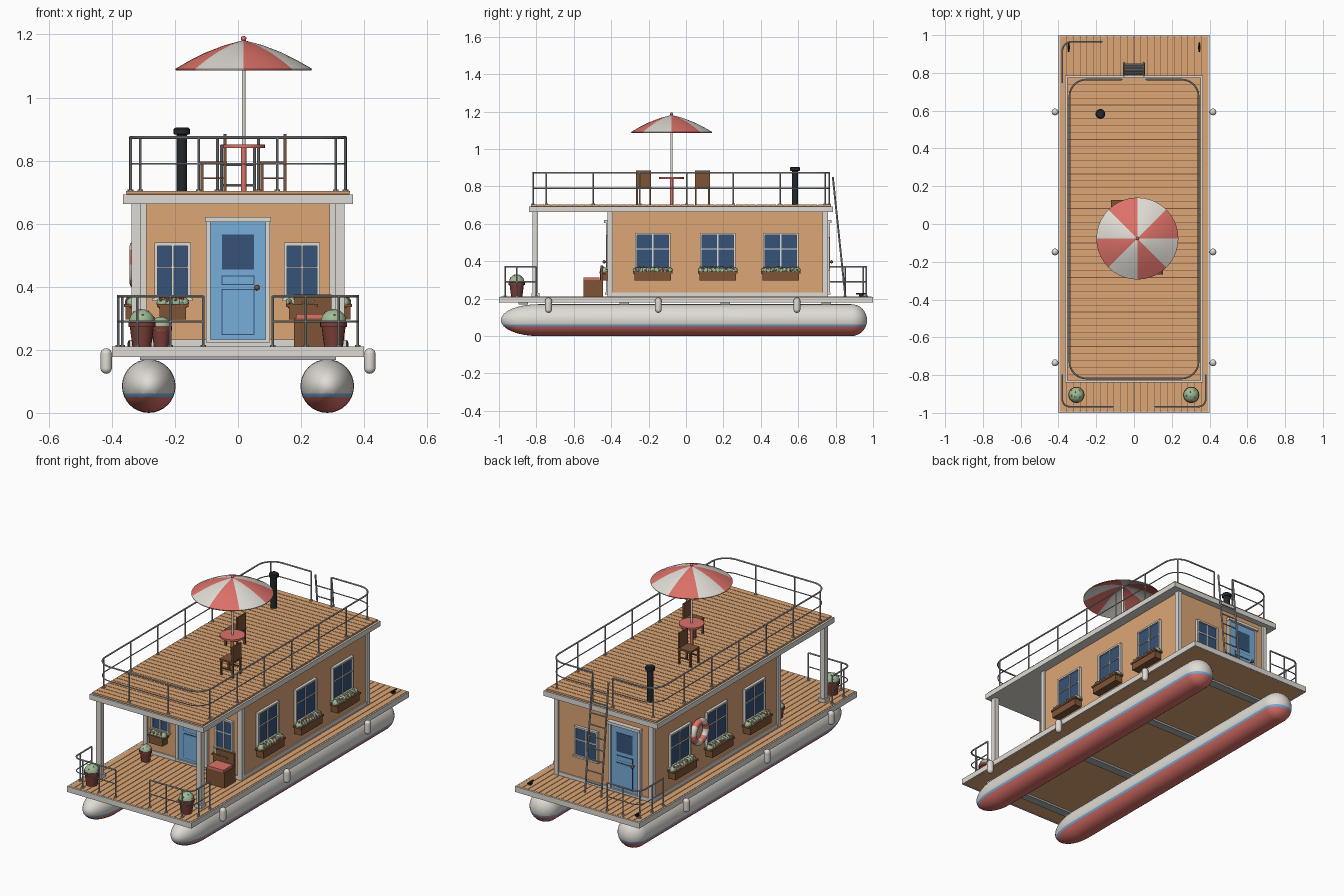
import bpy, bmesh, math, random
from math import sin, cos, pi, radians
from mathutils import Matrix, Vector

random.seed(4)
if "Cube" in bpy.data.objects:
    bpy.data.objects.remove(bpy.data.objects["Cube"])


def material(name, *rgb):
    m = bpy.data.materials.new(name)
    m.use_nodes = True
    m.diffuse_color = (*rgb, 1)
    m.node_tree.nodes["Principled BSDF"].inputs["Base Color"].default_value = (*rgb, 1)
    return m


WHITE = material("off white", .74, .71, .66)
TAN = material("tan wood", .72, .38, .18)
RED = material("coral red", .72, .165, .14)
BLUE = material("door blue", .185, .42, .7)
GLASS = material("navy glass", .038, .085, .19)
BROWN = material("brown wood", .21, .09, .038)
GREEN = material("leaf green", .34, .5, .3)
GREY = material("grey metal", .42, .43, .44)
BLACK = material("black iron", .017, .021, .026)
CLAY = material("dark clay", .2, .05, .04)


class Part:
    """One named object gathered from simple solids."""

    def __init__(self, name, at=(0, 0, 0), turn=0):
        self.name, self.bm, self.mats = name, bmesh.new(), []
        self.M = Matrix.Translation(at) @ Matrix.Rotation(radians(turn), 4, 'Z')

    def slot(self, m):
        if m not in self.mats:
            self.mats.append(m)
        return self.mats.index(m)

    def paint(self, verts, m):
        i = self.slot(m)
        for v in verts:
            for f in v.link_faces:
                f.material_index = i

    def box(self, c, s, m):
        mat = self.M @ Matrix.Translation(c) @ Matrix.Diagonal((*s, 1))
        self.paint(bmesh.ops.create_cube(self.bm, size=1, matrix=mat)["verts"], m)

    def ball(self, c, r, m, sub=2):
        mat = self.M @ Matrix.Translation(c)
        self.paint(bmesh.ops.create_icosphere(self.bm, subdivisions=sub, radius=r, matrix=mat)["verts"], m)

    def tube(self, path, r, m, seg=8):
        path = [Vector(p) for p in path]
        for a, b in zip(path, path[1:]):
            d = b - a
            mat = self.M @ Matrix.Translation((a + b) / 2) @ d.to_track_quat('Z', 'Y').to_matrix().to_4x4()
            self.paint(bmesh.ops.create_cone(self.bm, cap_ends=True, segments=seg, radius1=r, radius2=r,
                                             depth=d.length, matrix=mat)["verts"], m)
        for p in path[1:-1]:
            self.ball(p, r, m, 1)

    def lathe(self, profile, m, c=(0, 0, 0), seg=24, closed=False, tilt=None):
        """Spin (radius, height) points; m may be a rule giving a material per segment."""
        mat = self.M @ Matrix.Translation(c) @ (tilt or Matrix())
        rings = [[self.bm.verts.new(mat @ Vector((r * cos(2 * pi * i / seg), r * sin(2 * pi * i / seg), z)))
                  for r, z in profile] for i in range(seg)]
        n = len(profile)
        for i in range(seg):
            a, b = rings[i], rings[(i + 1) % seg]
            for j in range(n if closed else n - 1):
                k = (j + 1) % n
                f = self.bm.faces.new((a[j], b[j], b[k], a[k]))
                f.material_index = self.slot(m(i) if callable(m) else m)
        bmesh.ops.remove_doubles(self.bm, verts=[v for ring in rings for v in ring], dist=1e-5)

    def done(self):
        bm = self.bm
        bmesh.ops.recalc_face_normals(bm, faces=bm.faces[:])
        for f in bm.faces:
            f.smooth = True
        for e in bm.edges:
            e.smooth = e.calc_face_angle(0) < radians(35)
        me = bpy.data.meshes.new(self.name)
        bm.to_mesh(me)
        bm.free()
        for m in self.mats:
            me.materials.append(m)
        bpy.context.collection.objects.link(bpy.data.objects.new(self.name, me))


def cylinder(r, z0, z1):
    return [(0, z0), (r, z0), (r, z1), (0, z1)]


# Pontoons: spun hulls cut at the paint lines
R = .085
arc = [i * pi / 16 for i in range(9)]
hull = [(R * sin(t), -.79 - .2 * cos(t)) for t in arc] + [(R * cos(t), .885 + .083 * sin(t)) for t in arc]
for side, x in (("left", .283), ("right", -.283)):
    p = Part(side + "_pontoon")
    p.lathe(hull, WHITE, (x, 0, R), 32, tilt=Matrix.Rotation(-pi / 2, 4, 'X'))
    for z in (.05, .062):
        bm = p.bm
        bmesh.ops.bisect_plane(bm, geom=bm.verts[:] + bm.edges[:] + bm.faces[:],
                               plane_co=(0, 0, z), plane_no=(0, 0, 1))
    for f in p.bm.faces:
        z = f.calc_center_median().z
        f.material_index = p.slot(RED if z < .05 else BLUE if z < .062 else WHITE)
    p.done()

p = Part("cross_beams")
for y in (-.87, -.33, .21, .75):
    p.box((0, y, .175), (.62, .05, .014), GREY)
p.done()


# Planked floors with a white rim
def planks(p, x0, x1, y0, y1, z, count, along_y):
    a, b = (x0, x1) if along_y else (y0, y1)
    step = (b - a) / count
    for i in range(count):
        mid = a + (i + .5) * step
        if along_y:
            p.box((mid, (y0 + y1) / 2, z), (step - .003, y1 - y0, .008), TAN)
        else:
            p.box(((x0 + x1) / 2, mid, z), (x1 - x0, step - .003, .008), TAN)


p = Part("lower_deck")
p.box((0, 0, .191), (.78, 1.98, .024), TAN)
p.box((0, 0, .2045), (.78, 1.98, .003), BROWN)
planks(p, -.392, .392, -.992, .992, .207, 22, True)
for s in (-1, 1):
    p.box((s * .396, 0, .194), (.008, 2, .032), WHITE)
    p.box((0, s * .996, .194), (.8, .008, .032), WHITE)
p.done()

p = Part("roof")
p.box((0, -.0275, .678), (.73, 1.625, .03), WHITE)
p.box((0, -.0275, .695), (.708, 1.603, .006), BROWN)
planks(p, -.355, .355, -.831, .776, .7, 44, False)
p.done()

# Cabin walls with corner and base trim
WALL = .308
p = Part("cabin")
p.box((0, .17, .437), (2 * WALL, 1.16, .455), TAN)
p.box((0, .17, .221), (2 * WALL + .012, 1.172, .022), WHITE)
for x in (-.304, .304):
    for y in (-.405, .745):
        p.box((x, y, .437), (.028, .028, .454), WHITE)
p.done()

p = Part("porch_posts")
for x in (-.322, .322):
    p.box((x, -.805, .437), (.03, .03, .455), WHITE)
    p.box((x, -.805, .22), (.044, .044, .022), WHITE)
p.done()


# Windows and flower boxes
def window(name, at, turn, w, z0, z1, box_width):
    p = Part(name, at, turn)
    zc, h = (z0 + z1) / 2, z1 - z0
    p.box((0, -.003, zc), (w - .01, .008, h - .01), GLASS)
    for s in (-1, 1):
        p.box((s * (w / 2 - .005), -.007, zc), (.01, .018, h), WHITE)
        p.box((0, -.007, zc + s * (h / 2 - .005)), (w, .018, .01), WHITE)
    p.box((0, -.005, zc), (.007, .014, h), WHITE)
    p.box((0, -.005, zc + .012), (w, .014, .006), WHITE)
    p.box((0, -.009, z0), (w + .012, .02, .009), WHITE)
    p.done()
    if box_width:
        p = Part(name + "_planter", at, turn)
        p.box((0, -.026, .318), (box_width - .016, .046, .044), BROWN)
        p.box((0, -.027, .34), (box_width, .052, .01), BROWN)
        n = int(box_width / .022)
        for i in range(n):
            u = ((i + .5) / n - .5) * (box_width - .014)
            p.ball((u, -.027, .348), .02, GREEN)
            for k in range(3):
                t = radians(random.uniform(-20, 80))
                p.ball((u + random.uniform(-.008, .008), -.027 - .019 * cos(t), .349 + .019 * sin(t)), .0055,
                       (RED, WHITE, RED)[k], 1)
        p.done()


for x, side in ((.203, "left"), (-.207, "right")):
    window("front_window_" + side, (x, -.41, 0), 0, .115, .36, .54, .1)
for i, y in enumerate((-.178, .17, .507)):
    window(f"left_window_{i}", (WALL, y, 0), 90, .19, .355, .55, .21)
    window(f"right_window_{i}", (-WALL, y, 0), -90, .19, .355, .55, .21)
window("back_window", (.11, .75, 0), 180, .15, .355, .53, 0)


# Panelled doors
def door(name, at, turn):
    p = Part(name, at, turn)
    p.box((0, -.004, .42), (.175, .016, .375), BLUE)
    for s in (-1, 1):
        p.box((s * .094, -.007, .42), (.015, .024, .39), WHITE)
    p.box((0, -.011, .613), (.21, .034, .016), WHITE)
    p.box((0, -.007, .227), (.2, .03, .012), WHITE)
    p.box((0, -.0125, .51), (.1, .004, .11), GLASS)
    for z, h in ((.32, .145), (.42, .03)):
        p.box((0, -.0125, z), (.104, .003, h), GLASS)
        p.box((0, -.014, z), (.098, .004, h - .006), BLUE)
    p.tube([(.06, -.01, .397), (.06, -.025, .397)], .004, BROWN)
    p.ball((.06, -.028, .397), .009, BROWN)
    p.done()


door("front_door", (0, -.41, 0), 0)
door("back_door", (-.14, .75, 0), 180)


# Railings along a path with rounded corners and evenly spaced posts
def railing(name, corners, radius, base, heights, spans):
    pts = [Vector(c) for c in corners]
    path = [pts[0]]
    for a, b, c in zip(pts, pts[1:], pts[2:]):
        u, v = (a - b).normalized() * radius, (c - b).normalized() * radius
        path += [b + u * (1 - sin(t)) + v * (1 - cos(t)) for t in [k * pi / 12 for k in range(7)]]
    path.append(pts[-1])
    p = Part(name)
    for h in heights:
        p.tube([(q.x, q.y, h) for q in path], .0045 if h == heights[-1] else .003, GREY)
    step = sum((b - a).length for a, b in zip(path, path[1:])) / spans
    posts, walked = [path[0]], 0
    for a, b in zip(path, path[1:]):
        d = (b - a).length
        while len(posts) * step <= walked + d + 1e-4 and len(posts) <= spans:
            posts.append(a.lerp(b, (len(posts) * step - walked) / d))
        walked += d
    for q in posts:
        p.tube([(q.x, q.y, base), (q.x, q.y, heights[-1])], .004, GREY)
        p.lathe(cylinder(.009, base, base + .006), GREY, (q.x, q.y, 0), 10)
    p.done()


railing("roof_railing", [(.065, .765), (.342, .765), (.342, -.818), (-.342, -.818), (-.342, .765), (-.065, .765)],
        .09, .703, (.79, .873), 17)
for s, side in ((1, "left"), (-1, "right")):
    railing("front_railing_" + side, [(s * .11, -.967), (s * .38, -.967), (s * .38, -.8)], .04, .21, (.29, .37), 4)
railing("back_railing", [(-.17, .965), (-.38, .965), (-.38, .75)], .05, .21, (.29, .37), 4)

# Ladder to the roof
p = Part("ladder")
foot, head = Vector((0, .852, .21)), Vector((0, .785, .85))
for s in (-.052, .052):
    p.tube([foot + Vector((s, 0, 0)), head + Vector((s, 0, 0))], .005, GREY)
for i in range(1, 10):
    c = foot.lerp(head, i / 10)
    p.tube([c - Vector((.052, 0, 0)), c + Vector((.052, 0, 0))], .0035, GREY)
p.done()

# Fenders and cleats
p = Part("fenders")
caps = [(.018 * sin(t), .142 - .018 * cos(t)) for t in arc] + [(.018 * cos(t), .187 + .018 * sin(t)) for t in arc]
for x in (-.418, .418):
    for y in (-.735, -.148, .593):
        p.lathe(caps, WHITE, (x, y, 0), 16)
p.done()
p = Part("cleats")
for x in (-.345, .345):
    p.box((x, .935, .217), (.012, .022, .014), BLACK)
    p.tube([(x, .91, .226), (x, .96, .226)], .004, BLACK)
p.done()

# Life ring on the right wall
p = Part("life_ring")
ring = [(.058 + .018 * cos(k * pi / 6), .018 * sin(k * pi / 6)) for k in range(12)]
p.lathe(ring, lambda i: WHITE if i % 8 < 4 else RED, (-WALL - .018, .34, .47), 32, True,
        Matrix.Rotation(pi / 2, 4, 'Y'))
p.done()


# Potted plants
def pot(name, x, y, k):
    p = Part(name, (x, y, .211))
    shape = [(0, 0), (.03, 0), (.038, .062), (.043, .062), (.043, .08), (.036, .08), (0, .075)]
    p.lathe([(r * k, z * k) for r, z in shape], CLAY, seg=20)
    p.ball((0, 0, .077 * k), .041 * k, GREEN, 3)
    for i in range(8):
        t, e = i * 2.4, .35 + .13 * i
        p.ball((.04 * k * cos(t) * cos(e), .04 * k * sin(t) * cos(e), k * (.077 + .04 * sin(e))), .004,
               WHITE if i % 2 else RED, 1)
    p.done()


pot("left_pot", .303, -.905, 1)
pot("right_pot", -.305, -.905, 1)
pot("door_pot", -.243, -.5, .8)

# Porch armchair
p = Part("porch_chair", (.237, -.495, .21))
p.box((0, -.005, .045), (.118, .095, .09), BROWN)
p.box((0, -.01, .097), (.105, .085, .014), RED)
p.box((0, .044, .083), (.118, .014, .166), BROWN)
p.done()


# Roof chairs facing the right side
def chair(name, x, y):
    p = Part(name, (x, y, .704))
    p.box((0, 0, .088), (.085, .082, .01), BROWN)
    for s in (-.035, .035):
        p.box((-.036, s, .042), (.01, .01, .084), BROWN)
        p.box((.037, s, .09), (.01, .01, .18), BROWN)
        p.box((0, s, .04), (.075, .006, .006), BROWN)
    p.box((.037, 0, .137), (.008, .066, .086), BROWN)
    p.done()


chair("roof_chair_back", -.078, .087)
chair("roof_chair_front", .112, -.226)

# Round table with parasol
TX, TY = .018, -.077
p = Part("table", (TX, TY, 0))
p.lathe(cylinder(.067, .84, .851), RED, seg=28)
p.lathe(cylinder(.009, .704, .84), RED, seg=12)
p.done()
p = Part("parasol", (TX, TY, 0))
p.lathe(cylinder(.006, .704, 1.18), WHITE, seg=12)
canopy = [(0, 1.182), (.06, 1.166), (.12, 1.143), (.17, 1.118), (.217, 1.091),
          (.215, 1.086), (.12, 1.137), (.06, 1.16), (0, 1.176)]
p.lathe(canopy, lambda i: WHITE if i // 5 % 2 else RED, seg=40)
p.ball((0, 0, 1.187), .009, RED)
p.done()

# Chimney pipe
p = Part("chimney", (-.178, .583, 0))
p.lathe([(0, .704), (.017, .704), (.017, .882), (.026, .884), (.026, .9), (.02, .905), (0, .905)], BLACK, seg=20)
p.done()
